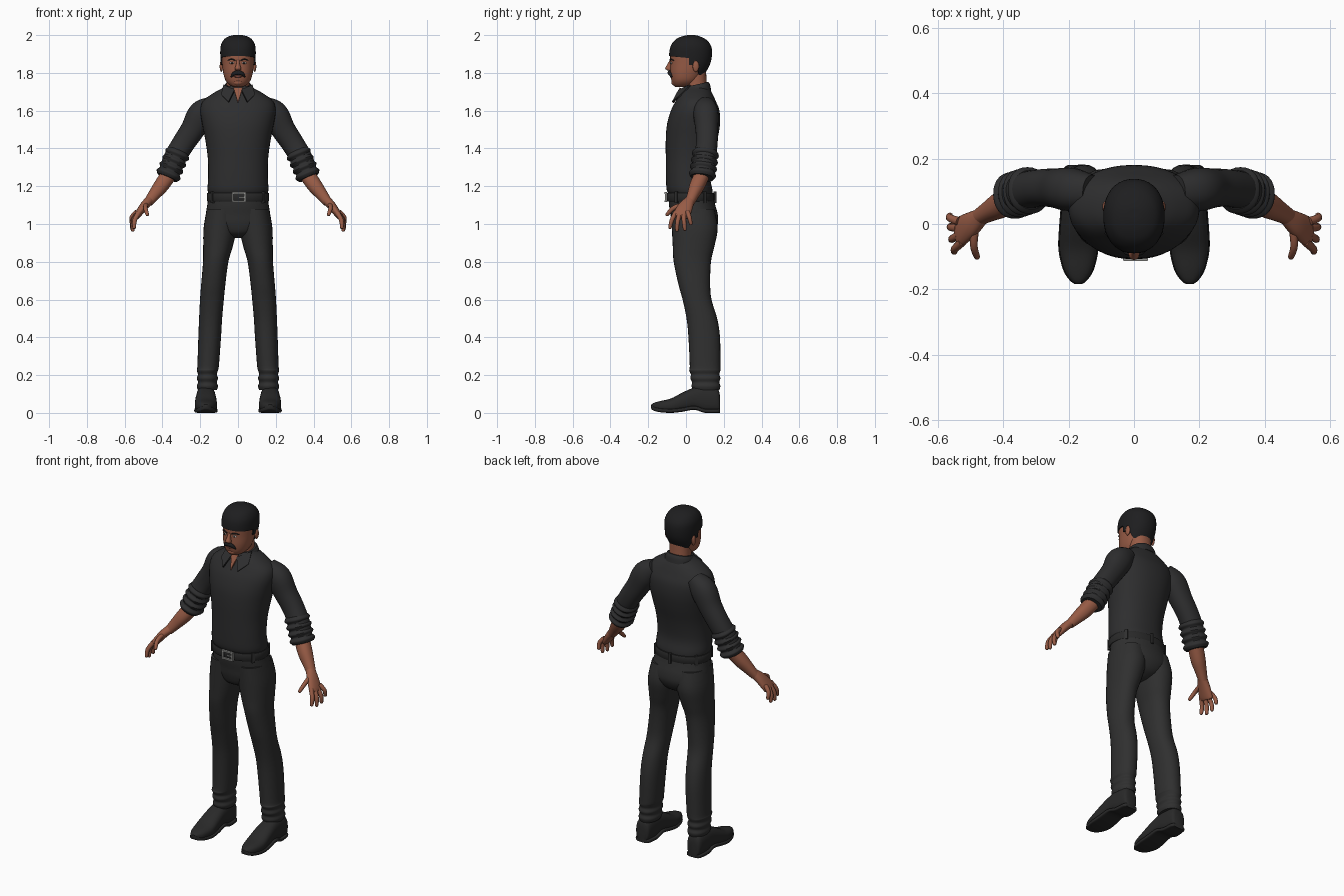
import bpy, bmesh, math
from mathutils import Vector, Matrix

cube = bpy.data.objects.get("Cube")
if cube:
    bpy.data.objects.remove(cube, do_unlink=True)


def material(name, r, g, b, rough=0.8):
    m = bpy.data.materials.new(name)
    m.use_nodes = True
    m.diffuse_color = (r, g, b, 1)
    node = m.node_tree.nodes["Principled BSDF"]
    node.inputs["Base Color"].default_value = (r, g, b, 1)
    node.inputs["Roughness"].default_value = rough
    return m


SHIRT = material("shirt_charcoal", .027, .027, .028)
TROUSER = material("trouser_charcoal", .029, .029, .029)
LEATHER = material("black_leather", .022, .022, .022)
HAIR = material("black_hair", .013, .013, .014)
SKIN = material("brown_skin", .31, .105, .06)
LIP = material("lip_brown", .2, .06, .045)
EYE = material("eye_white", .55, .5, .47)
METAL = material("buckle_grey", .3, .3, .29)


def finish(name, bm, mat, mirror=False, thick=0):
    """Turn a bmesh into a smooth object with sharp edges kept."""
    for f in bm.faces:
        f.smooth = True
    for e in bm.edges:
        e.smooth = len(e.link_faces) == 2 and e.calc_face_angle(0) < .75
    me = bpy.data.meshes.new(name)
    bm.to_mesh(me)
    bm.free()
    me.materials.append(mat)
    ob = bpy.data.objects.new(name, me)
    bpy.context.collection.objects.link(ob)
    if thick:
        ob.modifiers.new("thickness", "SOLIDIFY").thickness = thick
    if mirror:
        ob.modifiers.new("mirror", "MIRROR")
    return ob


def spline(rows, steps):
    """Catmull-Rom interpolation through rows of numbers."""
    out = []
    for i in range(len(rows) - 1):
        p0, p1, p2 = rows[max(i - 1, 0)], rows[i], rows[i + 1]
        p3 = rows[min(i + 2, len(rows) - 1)]
        for s in range(steps):
            t = s / steps
            out.append([b + .5 * t * (c - a + t * (2*a - 5*b + 4*c - d + t * (3*(b - c) + d - a)))
                        for a, b, c, d in zip(p0, p1, p2, p3)])
    return out + [list(rows[-1])]


def loft(name, rings, mat, ref=(1, 0, 0), axis=None, n=28, power=2.2, steps=4,
         mirror=False, planes=(), thick=0, shear=0):
    """Skin rings (x, y, z, half size along ref, half size across)."""
    rows = spline(rings, steps)
    bm = bmesh.new()
    loops = []
    for i, row in enumerate(rows):
        c = Vector(row[:3])
        t = Vector(axis) if axis else Vector(rows[min(i + 1, len(rows) - 1)][:3]) - Vector(rows[max(i - 1, 0)][:3])
        t.normalize()
        u = Vector(ref)
        u = (u - t * u.dot(t)).normalized()
        v = t.cross(u)
        loop = []
        for k in range(n):
            a = 2 * math.pi * k / n
            p, q = (math.copysign(abs(w) ** (2 / power), w) for w in (math.cos(a), math.sin(a)))
            co = c + u * p * max(row[3], .001) + v * q * max(row[4], .001)
            co.z += shear * (co.y - c.y)
            loop.append(bm.verts.new(co))
        loops.append(loop)
    for a, b in zip(loops, loops[1:]):
        for k in range(n):
            bm.faces.new((a[k], a[(k + 1) % n], b[(k + 1) % n], b[k]))
    bm.faces.new(loops[0])
    bm.faces.new(loops[-1])
    bmesh.ops.recalc_face_normals(bm, faces=bm.faces)
    for co, no in planes:
        bmesh.ops.bisect_plane(bm, geom=bm.verts[:] + bm.edges[:] + bm.faces[:],
                               plane_co=co, plane_no=no, clear_inner=True)
    return finish(name, bm, mat, mirror, thick)


def band(z, hw, front, back, x=0):
    return (x, (front + back) / 2, z, hw, (back - front) / 2)


def ball(name, loc, size, mat, mirror=True):
    bm = bmesh.new()
    bmesh.ops.create_uvsphere(bm, u_segments=16, v_segments=10, radius=1,
                              matrix=Matrix.Translation(loc) @ Matrix.Diagonal((*size, 1)))
    finish(name, bm, mat, mirror)


def box(name, loc, size, mat, turn=0):
    bm = bmesh.new()
    bmesh.ops.create_cube(bm, size=1, matrix=Matrix.Translation(loc) @ Matrix.Rotation(turn, 4, "Z")
                          @ Matrix.Diagonal((*size, 1)))
    finish(name, bm, mat)


def plate(name, points, mat, mirror=False):
    bm = bmesh.new()
    bm.faces.new([bm.verts.new(p) for p in points])
    finish(name, bm, mat, mirror, .008)


# Shirt body
loft("shirt_body", [band(*r) for r in (
    (1.15, .150, -.085, .14), (1.18, .161, -.102, .14), (1.25, .158, -.106, .128),
    (1.35, .160, -.107, .142), (1.45, .174, -.107, .167), (1.53, .190, -.10, .18),
    (1.60, .200, -.08, .177), (1.65, .186, -.055, .158), (1.69, .135, -.035, .14),
    (1.715, .09, -.02, .125), (1.73, .07, -.01, .115))], SHIRT, axis=(0, 0, 1), n=40)

# Sleeves and rolled cuffs
Y = (0, 1, 0)
loft("sleeves", [(.13, .10, 1.635, .05, .045), (.19, .105, 1.585, .066, .072), (.24, .11, 1.50, .06, .064),
                 (.29, .11, 1.425, .057, .06), (.335, .10, 1.35, .058, .058), (.37, .087, 1.26, .055, .055)],
     SHIRT, ref=Y, mirror=True)
folds = []
for i in range(9):
    t = i / 8
    r = .072 if i % 2 else .06
    folds.append((.315 + .06 * t, .105 - .02 * t, 1.385 - .14 * t, r, r - .004))
loft("rolled_cuffs", folds, SHIRT, ref=Y, mirror=True)

# Forearms, palms and fingers
loft("forearms", [(.36, .09, 1.27, .04, .042), (.405, .06, 1.205, .04, .04),
                  (.44, .04, 1.16, .032, .033), (.475, .02, 1.115, .025, .025)], SKIN, ref=Y, mirror=True)
loft("palms", [(.465, .025, 1.13, .024, .024), (.497, 0, 1.095, .038, .023),
               (.53, -.022, 1.05, .045, .018), (.538, -.027, 1.035, .038, .013)], SKIN, ref=Y, mirror=True)
fingers = {
    "index_fingers": ((.525, -.055, 1.06), (.547, -.075, 1.02), (.550, -.085, .98)),
    "middle_fingers": ((.535, -.035, 1.05), (.555, -.045, 1.01), (.557, -.048, .966)),
    "ring_fingers": ((.538, -.012, 1.05), (.560, -.010, 1.01), (.560, -.006, .97)),
    "little_fingers": ((.535, .008, 1.065), (.562, .018, 1.035), (.563, .026, 1.0)),
    "thumbs": ((.485, -.005, 1.105), (.49, -.065, 1.085), (.48, -.10, 1.05)),
}
for name, (a, b, c) in fingers.items():
    tip = [q + .15 * (q - p) for p, q in zip(b, c)]
    loft(name, [(*a, .013, .013), (*b, .0115, .012), (*c, .009, .009), (*tip, .002, .002)],
         SKIN, ref=Y if name != "thumbs" else (1, 0, 0), n=12, mirror=True)

# Trousers: hips, legs and bunched ankle folds
loft("trouser_hips", [band(*r) for r in (
    (.925, .03, .0, .09), (.95, .10, -.055, .14), (1.0, .165, -.075, .168), (1.05, .17, -.082, .168),
    (1.10, .163, -.09, .155), (1.16, .155, -.092, .14))], TROUSER, axis=(0, 0, 1), n=36)
legs = [(1.08, .08, -.08, .15, .085), (.98, .088, -.075, .168, .094), (.88, .078, -.07, .15, .106),
        (.8, .067, -.065, .132, .118), (.68, .064, -.04, .128, .131), (.6, .063, -.018, .135, .138),
        (.5, .061, .003, .165, .145), (.4, .06, .013, .18, .15), (.25, .057, .02, .182, .158)]
for i in range(6):
    k = .006 if i % 2 else 0
    legs.append((.225 - .021 * i, .056 - k, .017 + k + .003 * i, .182 - k, .162))
loft("trouser_legs", [band(*r) for r in legs], TROUSER, axis=(0, 0, 1), mirror=True)

# Belt, loops and buckle
loft("belt", [band(z, .165 - d, -.103 + d, .15 - d) for z, d in
              ((1.12, .003), (1.125, 0), (1.16, 0), (1.165, .003))], LEATHER, axis=(0, 0, 1), n=40, steps=1)
for i, a in enumerate((35, 90, 145, 215, 325)):
    a = math.radians(a)
    box(f"belt_loop_{i + 1}", (.165 * math.cos(a), .0235 + .129 * math.sin(a), 1.142), (.016, .016, .06),
        TROUSER, a + math.pi / 2)
for s in (-1, 1):
    box(f"buckle_side_{'left' if s > 0 else 'right'}", (.005 + s * .033, -.106, 1.142), (.01, .012, .052), METAL)
    box(f"buckle_{'top' if s > 0 else 'bottom'}", (.005, -.107, 1.142 + s * .022), (.072, .012, .009), METAL)
box("buckle_prong", (.02, -.109, 1.142), (.034, .006, .007), METAL)

# Shoes with soles and arched heels: y, half width, bottom, top
shoe = [(.18, .03, .0, .09), (.165, .044, .0, .13), (.10, .05, .0, .145), (.045, .052, .016, .135),
        (-.02, .057, .006, .107), (-.08, .058, .0, .076), (-.14, .044, .004, .062), (-.172, .024, .012, .052),
        (-.184, .008, .022, .042)]
loft("shoes", [(.17, y, (b + t) / 2, w, (t - b) / 2) for y, w, b, t in shoe], LEATHER,
     axis=(0, -1, 0), power=2.5, mirror=True)
loft("soles", [(.17, y, b + .011, w + .003, .011) for y, w, b, t in shoe], LEATHER,
     axis=(0, -1, 0), power=5, mirror=True)

# Neck, collar and open neckline
loft("neck", [(0, .06, 1.67, .07, .062), (0, .055, 1.73, .061, .056), (0, .05, 1.82, .06, .056)],
     SKIN, axis=(0, 0, 1))
loft("collar_stand", [(0, .055, 1.69, .088, .078), (0, .055, 1.72, .08, .073), (0, .053, 1.738, .07, .066)],
     SHIRT, axis=(0, 0, 1), shear=.22)
plate("open_neckline", [(-.024, -.033, 1.722), (0, -.07, 1.642), (.024, -.033, 1.722)], SKIN)
plate("collar_wings", [(.018, -.040, 1.712), (.05, -.074, 1.648), (.09, -.03, 1.685), (.077, .02, 1.738)],
      SHIRT, True)

# Head
skull = [(1.725, .02, -.055, .01), (1.735, .044, -.066, .04), (1.76, .066, -.077, .07),
         (1.80, .078, -.083, .095), (1.85, .084, -.083, .122), (1.90, .087, -.083, .131),
         (1.94, .084, -.074, .125), (1.97, .068, -.05, .10), (1.985, .045, -.02, .07),
         (1.992, .02, .01, .045), (1.993, .002, .025, .03)]
loft("head", [band(*r) for r in skull], SKIN, axis=(0, 0, 1), n=40)

# Hair: one shell trimmed to the crown, the sides and the nape
shell = [band(1.85 + (z - 1.85) * 1.05, w + .007, f - .006, b + .007) for z, w, f, b in skull]
DOWN = (0, 0, 1)
for name, planes in {
    "hair_crown": [((0, -.08, 1.888), (0, .1, 1))],
    "hair_sideburns": [((0, .015, 1.85), Y), ((0, 0, 1.842), DOWN), ((0, .045, 1.85), (0, -1, 0))],
    "hair_back": [((0, .06, 1.83), (0, 1, .25)), ((0, .1, 1.79), DOWN)],
    "hair_sides": [((0, .015, 1.85), Y), ((0, 0, 1.866), DOWN)],
}.items():
    loft(name, shell, HAIR, axis=(0, 0, 1), n=40, planes=planes, thick=.012)

# Ears and face
ball("ears", (.088, .052, 1.835), (.009, .017, .03), SKIN)
loft("nose", [(0, -.078, 1.868, .008, .008), (0, -.087, 1.845, .01, .012), (0, -.092, 1.825, .016, .018),
              (0, -.088, 1.815, .015, .014), (0, -.084, 1.81, .006, .006)], SKIN, axis=(0, 0, 1), n=16)
ball("eyes", (.032, -.077, 1.853), (.013, .006, .006), EYE)
ball("irises", (.032, -.0815, 1.853), (.005, .003, .005), HAIR)
loft("eyebrows", [(.014, -.085, 1.866, .004, .003), (.035, -.08, 1.872, .004, .004),
                  (.056, -.065, 1.866, .003, .002)], HAIR, ref=Y, n=10, mirror=True)
loft("moustache", [(0, -.088, 1.802, .009, .012), (.018, -.087, 1.798, .009, .011),
                   (.031, -.079, 1.786, .007, .007), (.036, -.075, 1.777, .003, .003)],
     HAIR, ref=Y, n=12, mirror=True)
ball("lower_lip", (0, -.079, 1.781), (.022, .007, .006), LIP, False)
ball("chin", (0, -.058, 1.75), (.028, .02, .018), SKIN, False)
